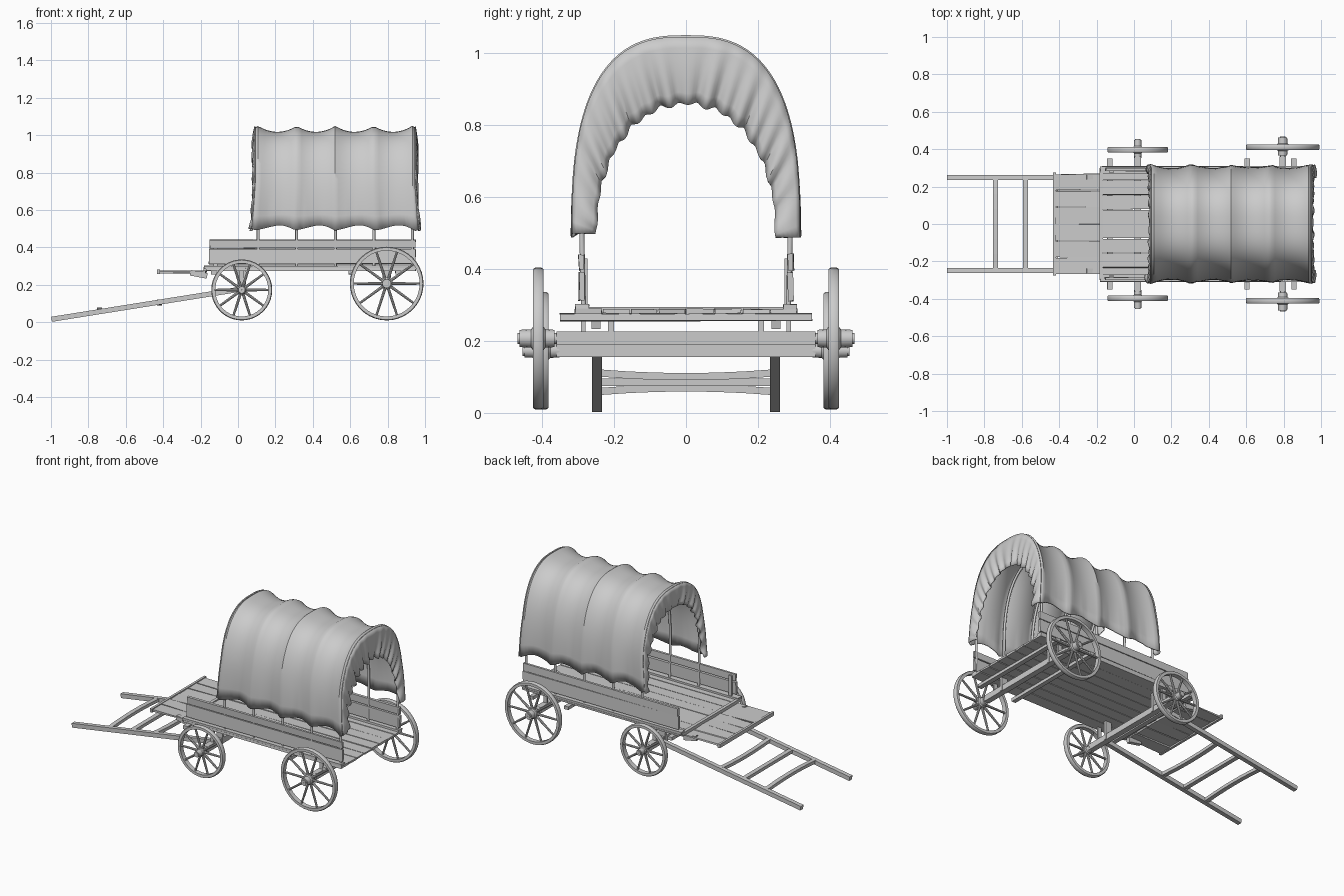
import bpy, bmesh, math, random
from mathutils import Vector, Matrix

random.seed(4)
cube = bpy.data.objects.get("Cube")
if cube:
    bpy.data.objects.remove(cube)

grey = bpy.data.materials.new("plain_grey")
grey.use_nodes = True
grey.diffuse_color = (0.6, 0.6, 0.6, 1)
grey.node_tree.nodes["Principled BSDF"].inputs["Base Color"].default_value = (0.6, 0.6, 0.6, 1)


def finish(name, bm, smooth=False):
    bmesh.ops.recalc_face_normals(bm, faces=bm.faces)
    mesh = bpy.data.meshes.new(name)
    bm.to_mesh(mesh)
    bm.free()
    mesh.materials.append(grey)
    ob = bpy.data.objects.new(name, mesh)
    bpy.context.collection.objects.link(ob)
    if smooth:
        bpy.ops.object.select_all(action='DESELECT')
        ob.select_set(True)
        bpy.context.view_layer.objects.active = ob
        bpy.ops.object.shade_smooth_by_angle(angle=math.radians(40))
    return ob


def box(name, x, y, z, wobble=0.0):
    """Box from (min, max) ranges, with optional hand-cut irregularity."""
    bm = bmesh.new()
    bmesh.ops.create_cube(bm, size=1)
    for v in bm.verts:
        v.co = Vector([r[0] + (r[1] - r[0]) * (c + 0.5) for r, c in zip((x, y, z), v.co)])
        v.co += Vector([random.uniform(-wobble, wobble) for _ in range(3)]) * 0.5
    return finish(name, bm)


def beam(name, a, b, width, height):
    """Rectangular bar in the xz plane running from a to b."""
    a, b = Vector(a), Vector(b)
    d = b - a
    bm = bmesh.new()
    bmesh.ops.create_cube(bm, size=1)
    m = (Matrix.Translation((a + b) / 2) @ d.to_track_quat('X', 'Z').to_matrix().to_4x4()
         @ Matrix.Diagonal((d.length, width, height, 1)))
    bm.transform(m)
    return finish(name, bm)


def lathe(bm, profile, segs):
    """Closed profile of (radius, y) turned round the y axis."""
    rings = []
    for i in range(segs):
        t = math.tau * i / segs
        rings.append([bm.verts.new((r * math.cos(t), y, r * math.sin(t))) for r, y in profile])
    n = len(profile)
    for i in range(segs):
        p, q = rings[i], rings[(i + 1) % segs]
        for j in range(n):
            bm.faces.new((p[j], p[(j + 1) % n], q[(j + 1) % n], q[j]))


def wheel(name, x, y, z, radius, hub, side):
    bm = bmesh.new()
    w, t = 0.015, 0.021
    lathe(bm, [(radius - t, -w), (radius - 0.004, -w), (radius, -w * 0.6),
               (radius, w * 0.6), (radius - 0.004, w), (radius - t, w)], 40)
    lathe(bm, [(0.002, -0.045), (hub * 0.75, -0.045), (hub * 0.8, -0.02), (hub, -0.015),
               (hub, 0.015), (hub * 0.8, 0.02), (hub * 0.75, 0.052), (0.002, 0.052)], 16)
    length = radius - t - hub + 0.015
    for i in range(10):
        m = (Matrix.Rotation(math.tau * (i + 0.5) / 10, 4, 'Y')
             @ Matrix.Translation((0, 0, hub - 0.007 + length / 2)))
        bmesh.ops.create_cone(bm, segments=8, cap_ends=True, radius1=0.008,
                              radius2=0.006, depth=length, matrix=m)
    bm.transform(Matrix.Translation((x, y * side, z)) @ Matrix.Diagonal((1, side, 1, 1)))
    finish(name, bm, True)


def arch(t, a, b, n):
    """Point (y, z) on a rounded arch, t from 0 to 1."""
    c, s = math.cos(math.pi * t), max(math.sin(math.pi * t), 0)
    return math.copysign(abs(c) ** (2 / n), c) * a, 0.5 + b * s ** (2 / n)


def cloth(name, rows, cols, point):
    bm = bmesh.new()
    grid = [[bm.verts.new(point(i / rows, j / cols)) for j in range(cols + 1)]
            for i in range(rows + 1)]
    for i in range(rows):
        for j in range(cols):
            bm.faces.new((grid[i][j], grid[i][j + 1], grid[i + 1][j + 1], grid[i + 1][j]))
    ob = finish(name, bm, True)
    mod = ob.modifiers.new("thickness", 'SOLIDIFY')
    mod.thickness = 0.006
    mod.offset = 0


# Floor and footboard planks
for i in range(8):
    y = -0.31 + i * 0.0775
    box(f"floor_plank_{i}", (-0.17, 0.95), (y + 0.002, y + 0.0755), (0.276, 0.289), 0.004)
for i in range(6):
    y = -0.27 + i * 0.09
    box(f"footboard_plank_{i}", (-0.425, -0.17), (y + 0.003, y + 0.087), (0.264, 0.275), 0.008)
box("footboard_front_bar", (-0.433, -0.418), (-0.275, 0.275), (0.257, 0.281))
box("footboard_rear_bar", (-0.185, -0.165), (-0.3, 0.3), (0.275, 0.295))

# Cross beams under the floor
for i, x in enumerate((-0.13, 0.605, 0.855)):
    box(f"cross_beam_{i}", (x - 0.014, x + 0.014), (-0.35, 0.35), (0.256, 0.277), 0.003)

# Sides and shafts, mirrored
for side, s in (("left", 1), ("right", -1)):
    def span(a, b):
        return tuple(sorted((a * s, b * s)))
    box(f"{side}_floor_rail", (-0.18, 0.95), span(0.27, 0.308), (0.285, 0.302), 0.003)
    box(f"{side}_lower_board", (-0.155, 0.95), span(0.283, 0.298), (0.312, 0.392), 0.005)
    box(f"{side}_upper_board", (-0.15, 0.95), span(0.284, 0.299), (0.397, 0.441), 0.005)
    box(f"{side}_front_post", (-0.13, -0.11), span(0.274, 0.284), (0.3, 0.43))
    beam(f"{side}_footboard_bracket", (-0.255, 0.25 * s, 0.265), (-0.165, 0.25 * s, 0.248), 0.025, 0.03)
    beam(f"{side}_shaft", (-0.997, 0.248 * s, 0.016), (0.02, 0.248 * s, 0.178), 0.028, 0.027)

# Shaft rungs, bowed slightly in the middle
for i, x in enumerate((-0.74, -0.58, -0.42)):
    z = 0.018 + (x + 1) * 0.16
    bm = bmesh.new()
    bmesh.ops.create_cube(bm, size=1)
    bmesh.ops.subdivide_edges(bm, edges=[e for e in bm.edges
                              if abs(e.verts[0].co.y - e.verts[1].co.y) > 0.5], cuts=5)
    for v in bm.verts:
        bow = (1 - 4 * v.co.y ** 2) * 0.01 * (1 - i)
        v.co = Vector((x + v.co.x * 0.028, v.co.y * 0.48, z + v.co.z * 0.02 + bow))
    finish(f"shaft_rung_{i}", bm)

# Axles, struts and wheels
for end, x, z, radius, hub, y in (("front", 0.02, 0.173, 0.163, 0.025, 0.397),
                                  ("rear", 0.795, 0.207, 0.197, 0.032, 0.411)):
    box(f"{end}_axle", (x - 0.018, x + 0.018), (-0.36, 0.36), (z - 0.017, z + 0.02))
    for side, s in (("left", 1), ("right", -1)):
        wheel(f"{end}_{side}_wheel", x, y, z, radius, hub, s)
        bm = bmesh.new()
        lathe(bm, [(0.001, 0.33), (0.015, 0.33), (0.015, y + 0.058), (0.001, y + 0.058)], 12)
        bm.transform(Matrix.Translation((x, 0, z)) @ Matrix.Diagonal((1, s, 1, 1)))
        finish(f"{end}_{side}_axle_pin", bm, True)
        box(f"{end}_{side}_strut", (x - 0.022, x + 0.022),
            tuple(sorted((0.2 * s, 0.217 * s))), (z - 0.015, 0.278))
        box(f"{end}_{side}_outer_strut", (x - 0.012, x + 0.012),
            tuple(sorted((0.28 * s, 0.292 * s))), (z + 0.01, 0.28))

# Cover hoops
HOOPS = [0.108 + i * 0.206 for i in range(5)]
for i, x in enumerate(HOOPS):
    path = [(0.285, 0.29)] + [arch(t / 24, 0.29, 0.525, 2.7) for t in range(25)] + [(-0.285, 0.29)]
    curve = bpy.data.curves.new(f"hoop_{i}", 'CURVE')
    curve.dimensions = '3D'
    curve.bevel_depth = 0.008
    curve.bevel_resolution = 1
    curve.use_fill_caps = True
    spline = curve.splines.new('POLY')
    spline.points.add(len(path) - 1)
    for p, (y, z) in zip(spline.points, path):
        p.co = (x, y, z, 1)
    curve.materials.append(grey)
    bpy.context.collection.objects.link(bpy.data.objects.new(f"hoop_{i}", curve))


# Canvas cover sagging between hoops
def cover_point(u, t):
    x = 0.088 + u * 0.862
    sag = abs(math.sin(math.pi * (x - HOOPS[0]) / 0.206)) ** 0.8
    y, z = arch(t, 0.316, 0.548, 2.7)
    k = 1 - 0.06 * sag
    low = max(0, 1 - (z - 0.5) / 0.25)
    ripple = 0.005 * low * math.sin(x * 47 + 3 * t)
    hem = (-0.008 + 0.022 * sag + 0.006 * math.sin(x * 31)) * low ** 2
    return (x + (u - 0.5) * 0.035 * low, y * k + math.copysign(ripple, y) * math.sin(x * 23),
            0.5 + (z - 0.5) * k + hem)


cloth("canvas_cover", 48, 48, cover_point)


# Gathered valances at both open ends
def valance(name, x, out, depth):
    def point(u, t):
        yo, zo = arch(t, 0.316, 0.546, 2.7)
        yi, zi = arch(t, 0.25, 0.36, 2.1)
        pleat = math.sin(t * 105) + 0.5 * math.sin(t * 61)
        k = u * depth * (1 + 0.03 * pleat * u)
        low = max(0, 1 - (zo - 0.5) / 0.25)
        return (x + out * (0.0175 * low + 0.008 * math.sin(math.pi * u)) + 0.008 * pleat * u,
                yo + (yi - yo) * k, zo + (zi - zo) * k - 0.012 * low ** 2 * (1 + 0.6 * pleat))
    cloth(name, 6, 120, point)


valance("rear_valance", 0.948, 1, 1.0)
valance("front_valance", 0.09, -1, 0.7)
